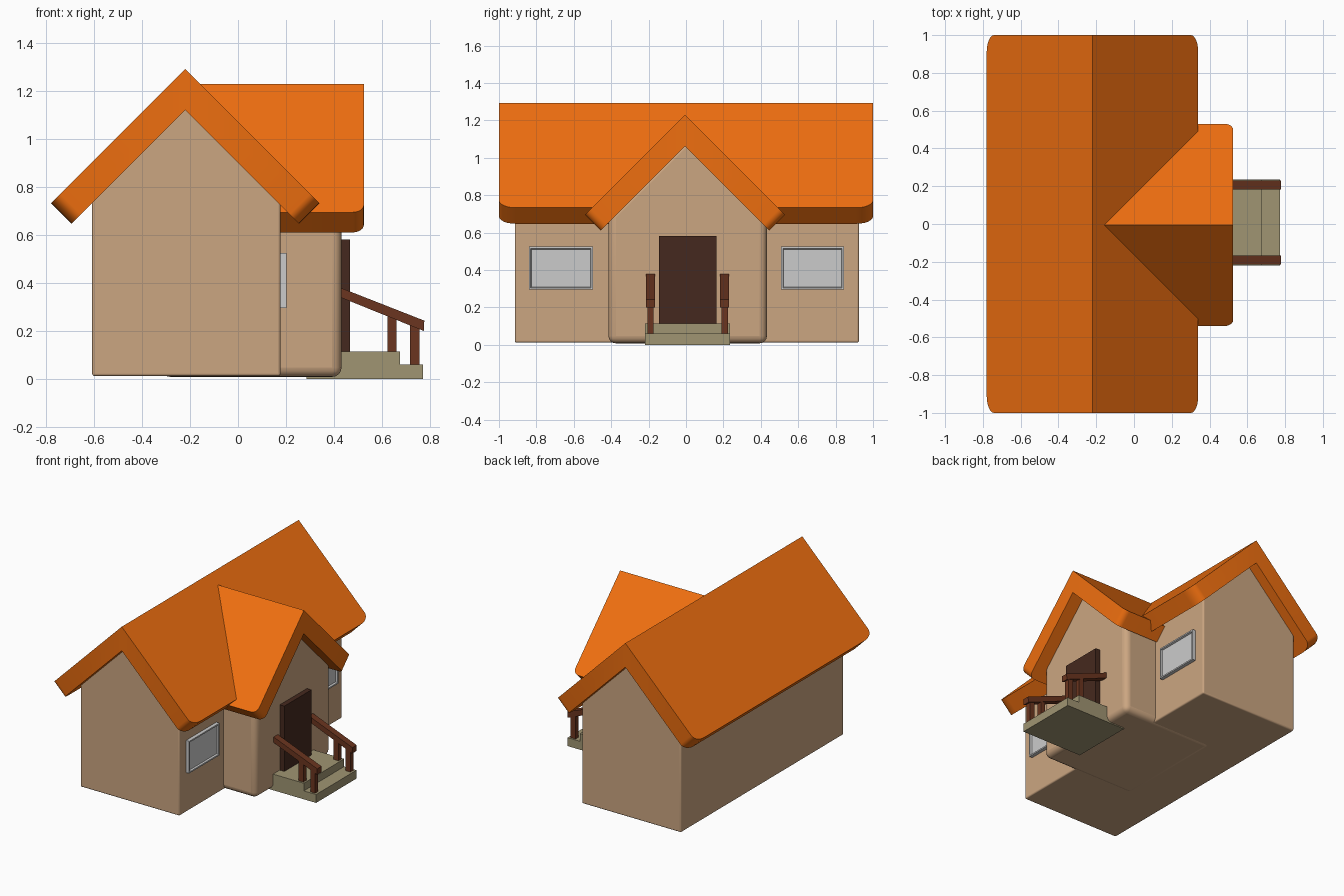
import bpy, bmesh, math

if "Cube" in bpy.data.objects:
    bpy.data.objects.remove(bpy.data.objects["Cube"])


def mat(name, r, g, b):
    m = bpy.data.materials.new(name)
    m.diffuse_color = (r, g, b, 1)
    m.use_nodes = True
    m.node_tree.nodes["Principled BSDF"].inputs["Base Color"].default_value = m.diffuse_color
    return m


ORANGE = mat("roof_orange", 0.87, 0.16, 0.005)
PLASTER = mat("plaster", 0.60, 0.38, 0.22)
DOOR = mat("dark_wood", 0.06, 0.022, 0.013)
WOOD = mat("rail_wood", 0.147, 0.036, 0.014)
STONE = mat("step_stone", 0.35, 0.30, 0.17)


def prism_bm(profile, axis, lo, hi):
    """Extrude a 2D profile along axis: 'y' profile is (x, z), 'x' profile is (y, z)."""
    bm = bmesh.new()
    place = (lambda a, b, t: (a, t, b)) if axis == "y" else (lambda a, b, t: (t, a, b))
    rings = [[bm.verts.new(place(a, b, t)) for a, b in profile] for t in (lo, hi)]
    bm.faces.new(rings[0])
    bm.faces.new(rings[1][::-1])
    n = len(profile)
    for i in range(n):
        j = (i + 1) % n
        bm.faces.new((rings[0][i], rings[1][i], rings[1][j], rings[0][j]))
    bmesh.ops.recalc_face_normals(bm, faces=bm.faces[:])
    return bm, rings


def finish(name, bm, material=None, bevel=0, segments=4, smooth=False):
    bmesh.ops.recalc_face_normals(bm, faces=bm.faces[:])
    me = bpy.data.meshes.new(name)
    bm.to_mesh(me)
    bm.free()
    ob = bpy.data.objects.new(name, me)
    bpy.context.collection.objects.link(ob)
    if material:
        me.materials.append(material)
    if bevel:
        mod = ob.modifiers.new("rounding", "BEVEL")
        mod.width, mod.segments = bevel, segments
        mod.limit_method = "ANGLE"
    if smooth or bevel:
        bpy.ops.object.select_all(action="DESELECT")
        ob.select_set(True)
        bpy.context.view_layer.objects.active = ob
        bpy.ops.object.shade_smooth_by_angle(angle=math.radians(35))
    return ob


def prism(name, profile, axis, lo, hi, material, bevel=0):
    return finish(name, prism_bm(profile, axis, lo, hi)[0], material, bevel)


def box(name, x, y, z, material):
    return prism(name, [(x[0], z[0]), (x[1], z[0]), (x[1], z[1]), (x[0], z[1])],
                 "y", y[0], y[1], material)


def gable(lo, hi, base, apex):
    """House-shaped wall profile with a 45 degree gable."""
    c, h = (lo + hi) / 2, (hi - lo) / 2
    return [(lo, base), (hi, base), (hi, apex - h), (c, apex), (lo, apex - h)]


def roof(name, c, top, half, thick, axis, lo, hi, offset, stretch, ends):
    """45 degree chevron slab; eave corners rounded, stretched along the ridge."""
    d = thick / 2
    prof = [(c - half, top - half), (c, top), (c + half, top - half),
            (c + half - d, top - half - d), (c, top - thick), (c - half + d, top - half - d)]
    bm, rings = prism_bm(prof, axis, lo / stretch, hi / stretch)
    edges = [bm.edges.get((rings[e][a], rings[e][b])) for e in ends for a, b in ((0, 5), (2, 3))]
    bmesh.ops.bevel(bm, geom=edges, offset=offset, segments=6, profile=0.5, affect="EDGES")
    for v in bm.verts:
        if axis == "y":
            v.co.y *= stretch
        else:
            v.co.x *= stretch
    return finish(name, bm, ORANGE, smooth=True)


# Walls (gable tops run slightly into the roofs)
prism("main_walls", gable(-0.608, 0.177, 0.012, 1.16), "y", -0.915, 0.925, PLASTER, 0.01)
prism("porch_walls", gable(-0.415, 0.433, 0.008, 1.12), "x", -0.32, 0.432, PLASTER, 0.04)

# Roofs
roof("main_roof", -0.22, 1.293, 0.56, 0.172, "y", -1, 1, 0.055, 1.65, (0, 1))
roof("porch_roof", -0.005, 1.23, 0.535, 0.168, "x", -0.17, 0.525, 0.045, 1, (1,))

# Door
box("door", (0.40, 0.468), (-0.145, 0.163), (0.11, 0.582), DOOR)

# Windows: box with recessed pane
for name, y0, y1 in (("left_window", -0.84, -0.497), ("right_window", 0.508, 0.845)):
    bm, _ = prism_bm([(y0, 0.295), (y1, 0.295), (y1, 0.525), (y0, 0.525)], "x", 0.165, 0.202)
    front = max(bm.faces, key=lambda f: f.calc_center_median().x)
    bmesh.ops.inset_region(bm, faces=[front], thickness=0.014)
    bmesh.ops.inset_region(bm, faces=[front], thickness=0.006, depth=-0.012)
    finish(name, bm)

# Two-step stoop
prism("steps", [(0.285, 0), (0.772, 0), (0.772, 0.06), (0.675, 0.06), (0.675, 0.115), (0.285, 0.115)],
      "y", -0.22, 0.236, STONE)

# Handrails with posts on both sides
for side, y in (("left", -0.19), ("right", 0.207)):
    prism(side + "_handrail", [(0.42, 0.343), (0.775, 0.2), (0.777, 0.243), (0.42, 0.383)],
          "y", y - 0.024, y + 0.024, WOOD)
    for pos, x, z0, z1 in (("upper", 0.643, 0.11, 0.275), ("lower", 0.737, 0.055, 0.235)):
        box(f"{side}_{pos}_post", (x - 0.019, x + 0.019), (y - 0.017, y + 0.017), (z0, z1), WOOD)
